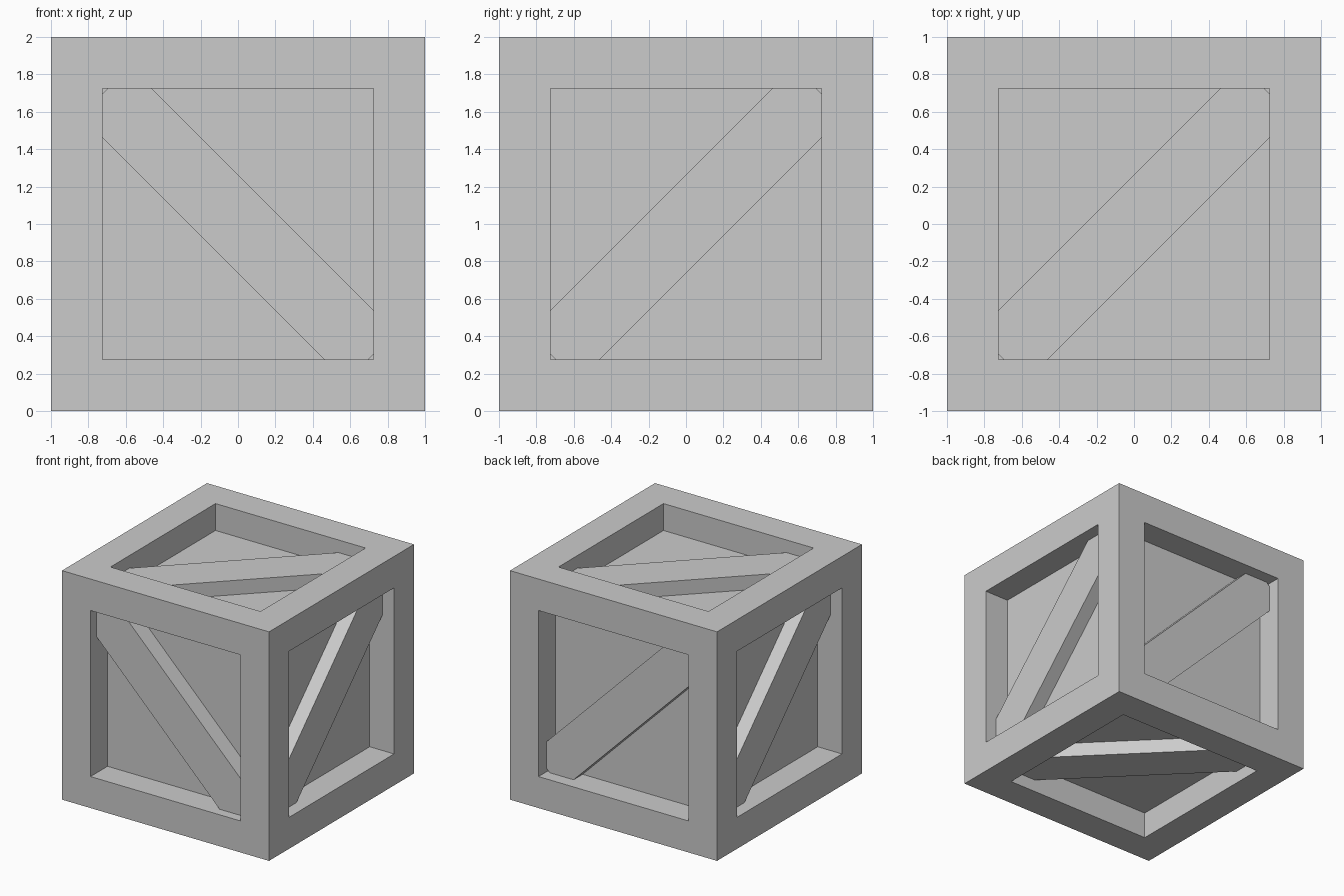
import bpy, bmesh
from mathutils import Matrix, Vector

if "Cube" in bpy.data.objects:
    bpy.data.objects.remove(bpy.data.objects["Cube"])

CENTRE = Vector((0, 0, 1))
BORDER, PANEL_DEPTH = 0.275, 0.235
BRACE_WIDTH, BRACE_LENGTH = 0.371, 2.008


def add_object(name, bm):
    bmesh.ops.recalc_face_normals(bm, faces=bm.faces)
    mesh = bpy.data.meshes.new(name)
    bm.to_mesh(mesh)
    bm.free()
    obj = bpy.data.objects.new(name, mesh)
    obj.location = CENTRE
    bpy.context.collection.objects.link(obj)
    return obj


# Crate body: cube with a sunken panel on every side
bm = bmesh.new()
bmesh.ops.create_cube(bm, size=2)
sides = bm.faces[:]
bmesh.ops.inset_individual(bm, faces=sides, thickness=BORDER, use_even_offset=True)
bmesh.ops.inset_individual(bm, faces=sides, thickness=0, depth=-PANEL_DEPTH)
add_object("crate_frame", bm)


# Diagonal braces: side normal, diagonal direction, recess below the frame
def add_brace(name, normal, diagonal, recess):
    n, d = Vector(normal), Vector(diagonal).normalized()
    thick = PANEL_DEPTH - recess + 0.02
    turn = Matrix((d, n.cross(d), n)).transposed().to_4x4()
    place = Matrix.Translation(n * (1 - recess - thick / 2))
    size = Matrix.Diagonal((BRACE_LENGTH, BRACE_WIDTH, thick, 1))
    bm = bmesh.new()
    bmesh.ops.create_cube(bm, size=1, matrix=place @ turn @ size)
    add_object(name, bm)


add_brace("front_brace", (0, -1, 0), (1, 0, -1), 0.085)
add_brace("back_brace", (0, 1, 0), (1, 0, -1), 0.11)
add_brace("right_brace", (1, 0, 0), (0, 1, 1), 0.11)
add_brace("left_brace", (-1, 0, 0), (0, -1, 1), 0.11)
add_brace("top_brace", (0, 0, 1), (1, 1, 0), 0.11)
add_brace("bottom_brace", (0, 0, -1), (1, -1, 0), 0.11)
